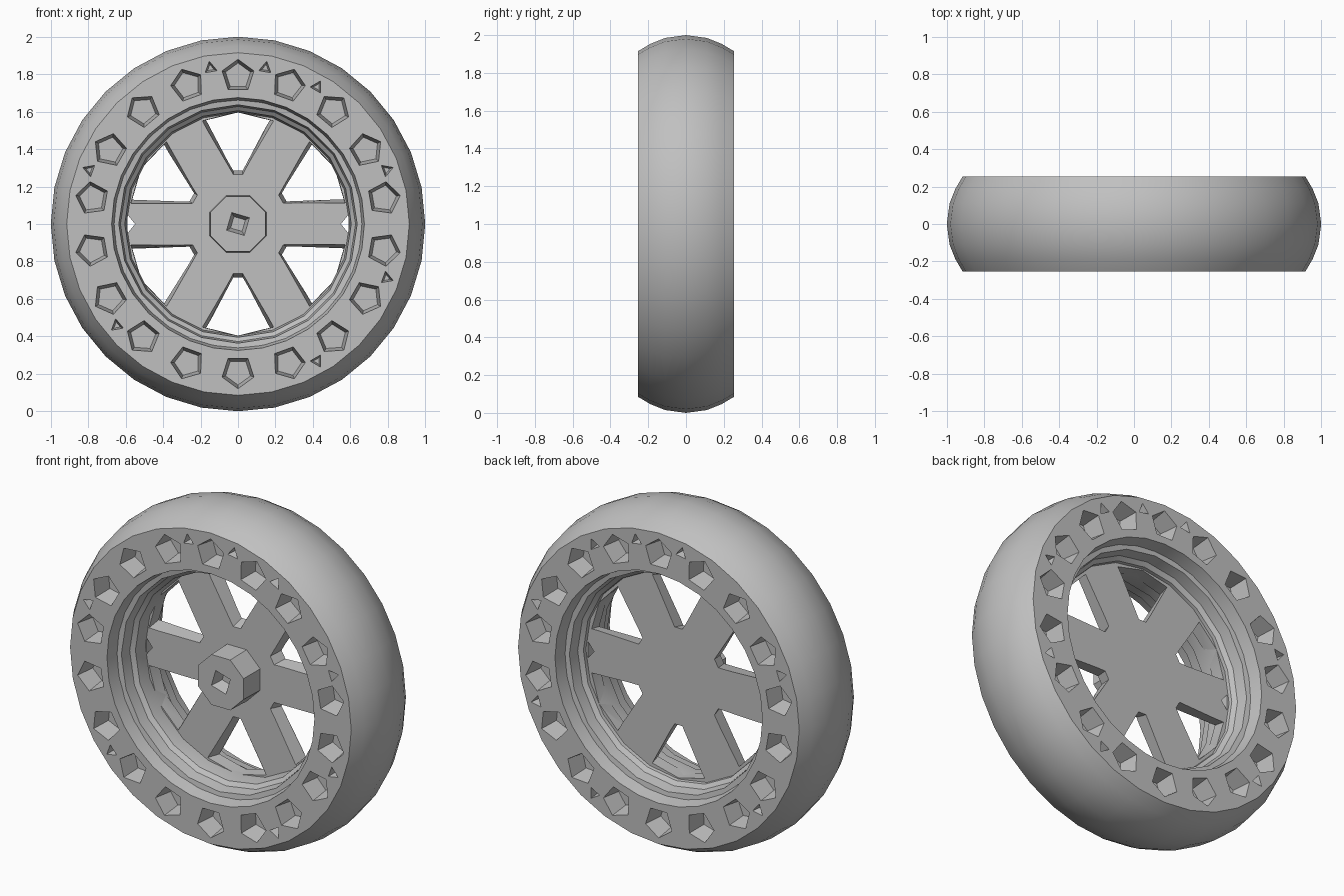
import bpy, bmesh
from math import sin, cos, pi, radians

if "Cube" in bpy.data.objects:
    bpy.data.objects.remove(bpy.data.objects["Cube"])

CENTRE_Z = 1.0

# One plain grey for the whole wheel
grey = bpy.data.materials.new("plain grey")
grey.use_nodes = True
grey.diffuse_color = (0.53, 0.53, 0.53, 1)
grey.node_tree.nodes["Principled BSDF"].inputs["Base Color"].default_value = (0.53, 0.53, 0.53, 1)


def make_object(name, bm):
    bmesh.ops.recalc_face_normals(bm, faces=bm.faces)
    mesh = bpy.data.meshes.new(name)
    bm.to_mesh(mesh)
    bm.free()
    mesh.materials.append(grey)
    obj = bpy.data.objects.new(name, mesh)
    bpy.context.collection.objects.link(obj)
    return obj


def bridge(bm, a, b):
    for i in range(len(a)):
        j = (i + 1) % len(a)
        bm.faces.new((a[i], a[j], b[j], b[i]))


def revolve(name, profile, steps):
    """Closed ring from a (radius, y) outline turned about the axle."""
    bm = bmesh.new()
    rings = []
    for s in range(steps):
        a = pi / 2 + 2 * pi * s / steps
        rings.append([bm.verts.new((r * cos(a), y, CENTRE_Z + r * sin(a))) for r, y in profile])
    for s in range(steps):
        bridge(bm, rings[s], rings[(s + 1) % steps])
    return make_object(name, bm)


def prism(bm, front, back, y0, y1):
    """Solid between two (x, z) outlines measured from the axle."""
    a = [bm.verts.new((x, y0, CENTRE_Z + z)) for x, z in front]
    b = [bm.verts.new((x, y1, CENTRE_Z + z)) for x, z in back]
    bridge(bm, a, b)
    bm.faces.new(a)
    bm.faces.new(b)


def polygon(sides, radius, turn=0.0, cx=0.0, cz=0.0):
    return [(cx + radius * cos(turn + 2 * pi * i / sides),
             cz + radius * sin(turn + 2 * pi * i / sides)) for i in range(sides)]


def rotate(points, a):
    return [(x * cos(a) - z * sin(a), x * sin(a) + z * cos(a)) for x, z in points]


def cut(target, bm):
    cutter = make_object("cutter", bm)
    cutter.hide_render = True
    mod = target.modifiers.new("cut", 'BOOLEAN')
    mod.operation = 'DIFFERENCE'
    mod.solver = 'EXACT'
    mod.object = cutter
    bpy.context.view_layer.objects.active = target
    bpy.ops.object.modifier_apply(modifier=mod.name)
    bpy.data.objects.remove(cutter)


def mirrored(half):
    return half + [(r, -y) for r, y in reversed(half) if y != 0]


# Tyre with a rounded tread and flat side walls
tyre = revolve("tyre", mirrored([
    (0.64, 0.15), (0.66, 0.17), (0.675, 0.254), (0.915, 0.254),
    (0.953, 0.19), (0.985, 0.11), (1.0, 0.0)]), 32)

# Pockets in both side walls, with small ones between some of them
pockets = bmesh.new()
for side in (-1, 1):
    for k in range(18):
        a = radians(90 + 20 * k)
        cx, cz = 0.79 * cos(a), 0.79 * sin(a)
        prism(pockets, polygon(5, 0.094, a, cx, cz), polygon(5, 0.07, a, cx, cz),
              side * 0.28, side * 0.14)
    for degrees in (100, 80, 60, 20, -20, -60, 220, 160):
        a = radians(degrees)
        cx, cz = 0.845 * cos(a), 0.845 * sin(a)
        prism(pockets, polygon(3, 0.045, a, cx, cz), polygon(3, 0.02, a, cx, cz),
              side * 0.28, side * 0.19)
cut(tyre, pockets)

# Rim with a recessed flange and a step down to the barrel
rim = revolve("rim", mirrored([
    (0.595, 0.0), (0.605, 0.09), (0.628, 0.11), (0.637, 0.175), (0.668, 0.18), (0.668, 0.0)]), 20)

# Spoked disc with six tapered windows and two slits at the spoke ends
bm = bmesh.new()
prism(bm, polygon(20, 0.62, pi / 2), polygon(20, 0.62, pi / 2), -0.01, 0.07)
spokes = make_object("spokes", bm)
windows = bmesh.new()
outer = [(0.26, -0.025), (0.55, -0.195), (0.6, 0.0), (0.55, 0.195), (0.26, 0.025)]
inner = [(0.29, -0.025), (0.555, -0.165), (0.595, 0.0), (0.555, 0.165), (0.29, 0.025)]
for k in range(6):
    a = radians(30 + 60 * k)
    prism(windows, rotate(outer, a), rotate(inner, a), -0.03, 0.09)
slit = [(0.55, 0.0), (0.59, -0.05), (0.59, 0.05)]
for a in (0, pi):
    prism(windows, rotate(slit, a), rotate(slit, a), -0.03, 0.09)
cut(spokes, windows)

# Eight-sided hub with a small socket in its front
bm = bmesh.new()
prism(bm, polygon(8, 0.16, pi / 8), polygon(8, 0.165, pi / 8), -0.16, 0.03)
hub = make_object("hub", bm)
socket = bmesh.new()
prism(socket, polygon(4, 0.075, 0.5), polygon(4, 0.045, 0.5), -0.175, -0.09)
cut(hub, socket)

# Smooth shading with sharp edges kept
bpy.ops.object.select_all(action='DESELECT')
for obj in (tyre, rim, spokes, hub):
    obj.select_set(True)
bpy.context.view_layer.objects.active = tyre
bpy.ops.object.shade_smooth_by_angle(angle=radians(32))
